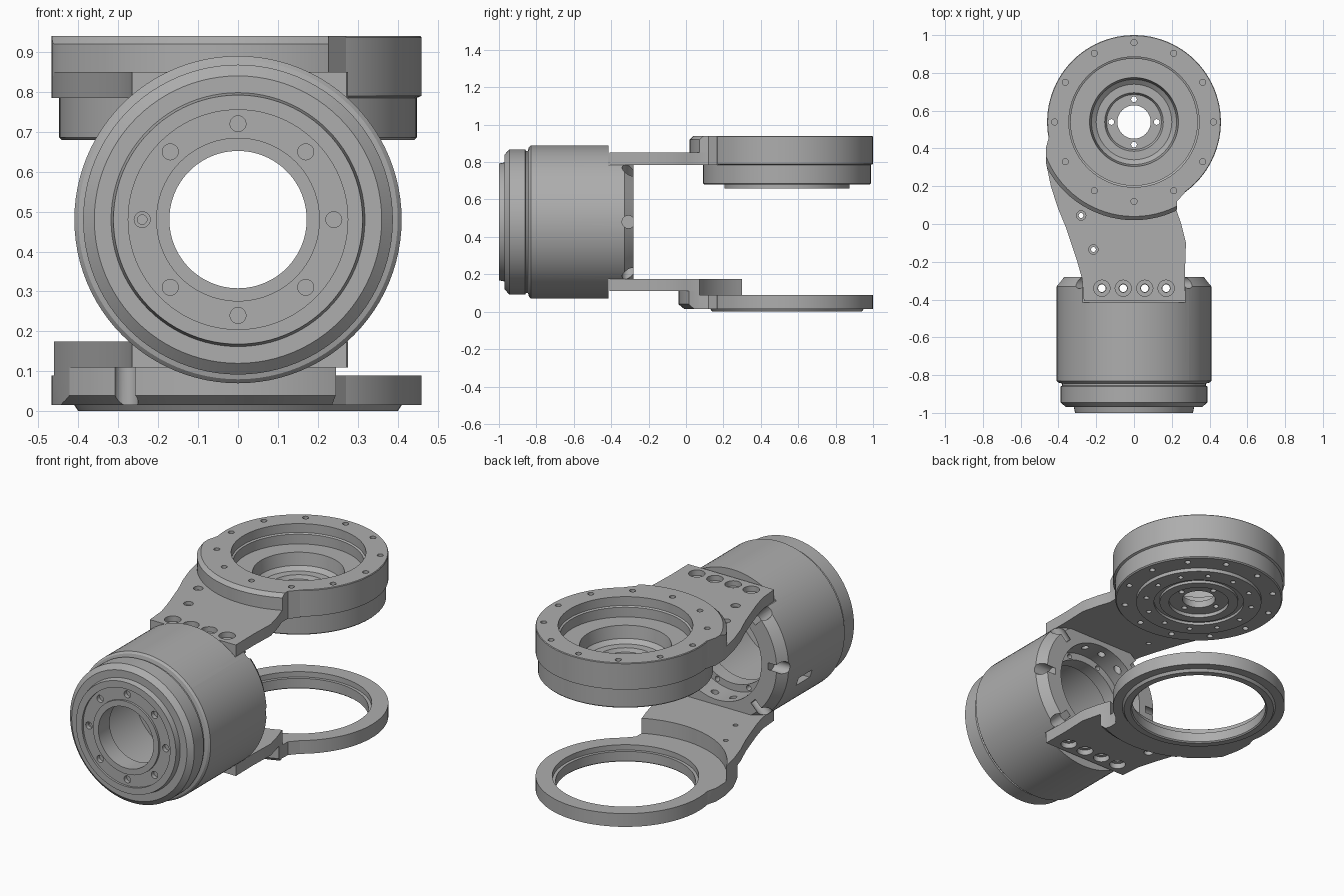
import bpy, bmesh, math
from mathutils import Matrix, Vector

if "Cube" in bpy.data.objects:
    bpy.data.objects.remove(bpy.data.objects["Cube"], do_unlink=True)

metal = bpy.data.materials.new("machined grey")
metal.use_nodes = True
grey = (0.42, 0.42, 0.42, 1)
metal.diffuse_color = grey
metal.node_tree.nodes["Principled BSDF"].inputs["Base Color"].default_value = grey

JOINT = Vector((0, 0.54, 0))     # vertical joint axis
BODY = Vector((0, 0, 0.48))      # horizontal body axis


def to_object(name, bm):
    bmesh.ops.recalc_face_normals(bm, faces=bm.faces)
    mesh = bpy.data.meshes.new(name)
    bm.to_mesh(mesh)
    bm.free()
    mesh.materials.append(metal)
    ob = bpy.data.objects.new(name, mesh)
    bpy.context.collection.objects.link(ob)
    return ob


def lathe(name, profile, place, segments=80):
    """Revolve a closed (radius, height) loop about local z."""
    bm = bmesh.new()
    rings = []
    for i in range(segments):
        a = math.tau * i / segments
        rings.append([bm.verts.new((r * math.cos(a), r * math.sin(a), h)) for r, h in profile])
    n = len(profile)
    for i in range(segments):
        p, q = rings[i], rings[(i + 1) % segments]
        for j in range(n):
            k = (j + 1) % n
            bm.faces.new((p[j], q[j], q[k], p[k]))
    bm.transform(place)
    return to_object(name, bm)


def stack(name, levels, place, segments=80):
    """Solid round plug through (radius, height) levels."""
    bm = bmesh.new()
    rings = []
    for r, h in levels:
        rings.append([bm.verts.new((r * math.cos(math.tau * i / segments),
                                    r * math.sin(math.tau * i / segments), h))
                      for i in range(segments)])
    for a, b in zip(rings, rings[1:]):
        for i in range(segments):
            k = (i + 1) % segments
            bm.faces.new((a[i], a[k], b[k], b[i]))
    bm.faces.new(rings[0])
    bm.faces.new(rings[-1])
    bm.transform(place)
    return to_object(name, bm)


def slab(name, outline, z0, z1):
    bm = bmesh.new()
    base = bm.faces.new([bm.verts.new((x, y, z0)) for x, y in outline])
    top = bmesh.ops.extrude_face_region(bm, geom=[base])["geom"]
    bmesh.ops.translate(bm, vec=(0, 0, z1 - z0),
                        verts=[v for v in top if isinstance(v, bmesh.types.BMVert)])
    return to_object(name, bm)


def drills(spots, axis, radius, length):
    """One cutter of separate cylinders centred on the spots."""
    bm = bmesh.new()
    for i, spot in enumerate(spots):
        d = axis[i] if isinstance(axis, list) else axis
        turn = Vector(d).to_track_quat('Z', 'Y').to_matrix().to_4x4()
        bmesh.ops.create_cone(bm, cap_ends=True, segments=20, radius1=radius, radius2=radius,
                              depth=length, matrix=Matrix.Translation(spot) @ turn)
    return to_object("cutter", bm)


def boxes(items):
    bm = bmesh.new()
    for centre, size in items:
        bmesh.ops.create_cube(bm, size=1, matrix=Matrix.Translation(centre) @ Matrix.Diagonal((*size, 1)))
    return to_object("cutter", bm)


def carve(ob, cutter, operation='DIFFERENCE'):
    mod = ob.modifiers.new("cut", 'BOOLEAN')
    mod.operation, mod.object, mod.solver = operation, cutter, 'EXACT'
    bpy.context.view_layer.objects.active = ob
    bpy.ops.object.modifier_apply(modifier=mod.name)
    bpy.data.objects.remove(cutter, do_unlink=True)


def circle(radius, count, z, start=0.0):
    return [JOINT + Vector((radius * math.cos(start + math.tau * i / count),
                            radius * math.sin(start + math.tau * i / count), z)) for i in range(count)]


up = Matrix.Translation(JOINT)
along = Matrix.Translation(BODY) @ Matrix.Rotation(-math.pi / 2, 4, 'X')
UP, FRONT = (0, 0, 1), (0, 1, 0)
bolt_x = (-0.17, -0.057, 0.057, 0.17)

# Hollow motor body
body = lathe("motor_body", [
    (.172, -1), (.205, -1), (.205, -.988), (.275, -.988), (.275, -1), (.312, -1), (.318, -.97),
    (.36, -.97), (.388, -.945), (.388, -.86), (.38, -.855), (.38, -.845), (.4, -.84), (.41, -.83),
    (.41, -.33), (.37, -.28), (.275, -.28), (.275, -.42), (.235, -.42), (.235, -.5),
    (.3, -.5), (.3, -.88), (.172, -.9)], along, 96)
carve(body, boxes([((0, 0, .985), (1, .83, .4)), ((0, 0, -.025), (1, .83, .4))]))


def around(radius, y, i):
    a = math.tau * i / 8
    return BODY + Vector((radius * math.cos(a), y, radius * math.sin(a)))


sides = [i for i in range(8) if i not in (2, 6)]
carve(body, drills([around(.38, -.308, i) for i in sides],
                   [around(1, 0, i) - BODY for i in sides], .034, .13))
carve(body, drills([around(.24, -.99, i) for i in range(8)], FRONT, .02, .05))
carve(body, drills([around(.24, -.93, 4)], FRONT, .012, .2))
carve(body, drills([around(.255, -.42, i + .5) for i in range(8)], FRONT, .014, .08))
carve(body, drills([(x, -.34, .48) for x in bolt_x], UP, .02, 2))
carve(body, boxes([((-.38, -.5, .35), (.2, .12, .045))]))

# Shared outline of the two arms
outline = [(-.44, .5), (-.467, .40), (-.465, .32), (-.44, .2), (-.405, .09), (-.36, -.02),
           (-.30, -.2), (-.275, -.29), (-.265, -.408), (.272, -.408), (.27, -.25), (.275, -.1),
           (.25, 0), (.226, .07), (.228, .12), (.27, .167), (.2, .5)]

# Upper arm with its raised collar
upper_arm = slab("upper_arm", outline, .785, .85)
carve(upper_arm, stack("cutter", [(.45, .7), (.45, 1)], up))
upper_collar = slab("upper_collar", outline, .84, .94)
carve(upper_collar, stack("cutter", [(.52, .8), (.52, .92), (.5, .94), (.5, .95)], up), 'INTERSECT')
carve(upper_collar, stack("cutter", [(.455, .7), (.455, 1)], up))

# Lower arm with the block that drops to the ring
step = [(.455, -.1), (.455, .09), (.52, .0901), (.52, .3)]
lower_arm = slab("lower_arm", outline, .11, .175)
carve(lower_arm, stack("cutter", step, up))
lower_block = slab("lower_block", outline, .015, .112)
carve(lower_block, stack("cutter", [(.55, 0), (.55, .015), (.58, .04), (.58, .2)], up), 'INTERSECT')
carve(lower_block, stack("cutter", step, up))
carve(lower_block, drills([(-.28, .04, .05)], UP, .03, .3))

# Bolt holes and counterbores in both arms
for arm, face in ((upper_arm, .85), (lower_arm, .11)):
    carve(arm, drills([(x, -.34, face) for x in bolt_x], UP, .043, .06))
    carve(arm, drills([(x, -.34, face) for x in bolt_x], UP, .022, .4))
    pins = ((-.28, .045), (-.215, -.135))
    carve(arm, drills([(x, y, face) for x, y in pins], UP, .025, .04))
    carve(arm, drills([(x, y, face) for x, y in pins], UP, .013, .4))

# Upper joint housing, an open dish
housing = lathe("joint_housing", [
    (.345, .94), (.457, .94), (.46, .936), (.46, .79), (.448, .785), (.448, .686), (.442, .68),
    (.335, .68), (.335, .66), (.24, .66), (.24, .675), (.21, .675), (.21, .66), (.16, .66),
    (.16, .68), (.088, .68), (.088, .72), (.145, .72), (.155, .74), (.2, .74), (.225, .76),
    (.235, .83), (.335, .83), (.335, .885), (.345, .89)], up, 96)
carve(housing, drills(circle(.42, 12, .94), UP, .016, .06))
carve(housing, drills(circle(.4, 12, .68, .2), UP, .016, .05))
carve(housing, drills(circle(.285, 12, .66), UP, .014, .05))
carve(housing, drills(circle(.12, 4, .7), UP, .015, .2))

# Lower bearing ring
ring = lathe("bearing_ring", [
    (.375, .09), (.46, .09), (.46, .015), (.41, .015), (.4, 0), (.365, 0), (.358, .006),
    (.358, .06), (.375, .06)], up, 96)

for ob in (body, upper_arm, upper_collar, lower_arm, lower_block, housing, ring):
    bpy.ops.object.select_all(action='DESELECT')
    ob.select_set(True)
    bpy.context.view_layer.objects.active = ob
    bpy.ops.object.shade_smooth_by_angle(angle=math.radians(25))
